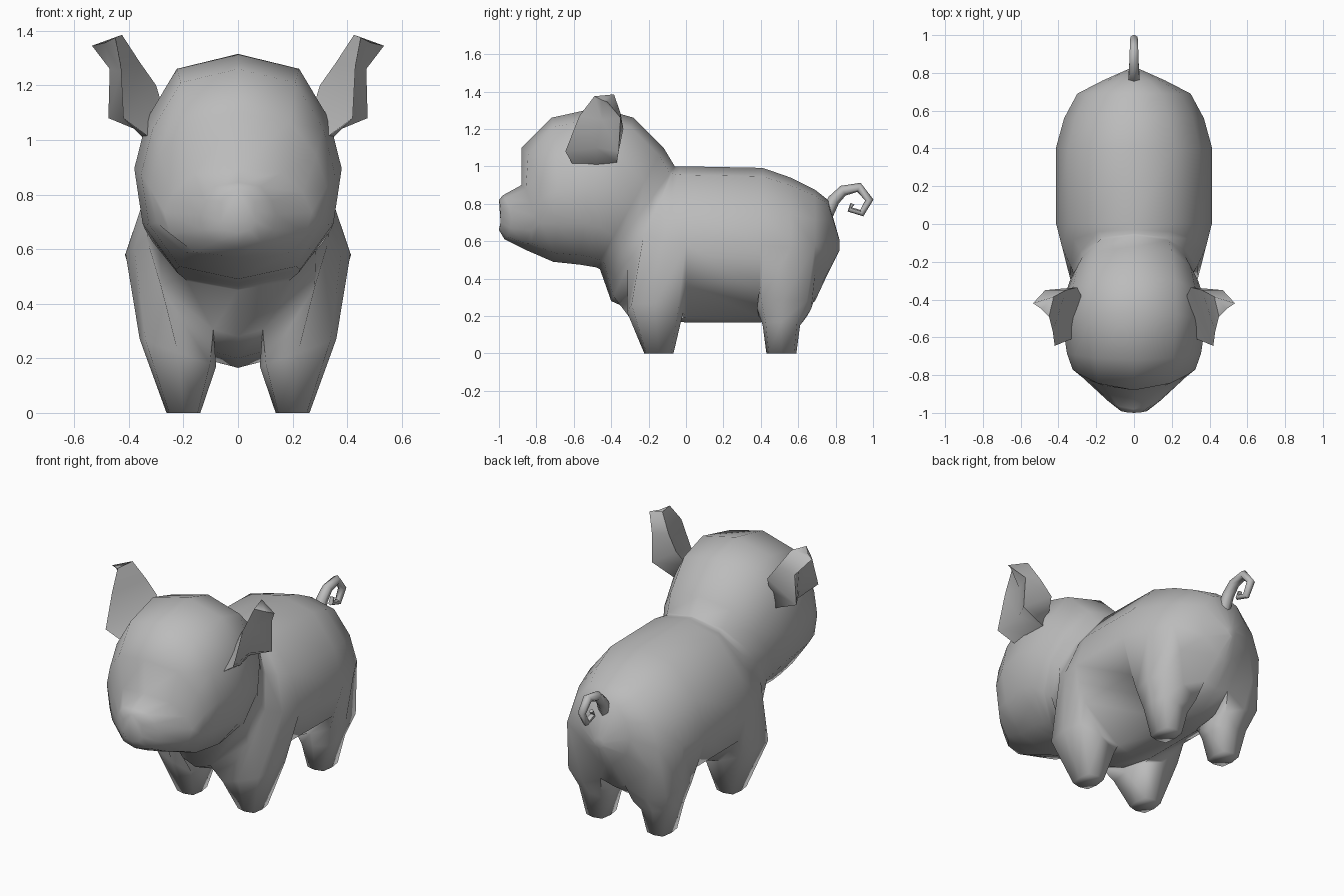
import bpy, bmesh, math
from mathutils import Vector

old = bpy.data.objects.get("Cube")
if old:
    bpy.data.objects.remove(old, do_unlink=True)

grey = bpy.data.materials.new("soft grey")
grey.use_nodes = True
grey.diffuse_color = (0.5, 0.5, 0.5, 1)
grey.node_tree.nodes["Principled BSDF"].inputs["Base Color"].default_value = (0.5, 0.5, 0.5, 1)


def skin(bm, rings, skip=lambda row, col: False):
    """Join equal-length point rings, cap both ends, leave out skipped faces."""
    rows = [[bm.verts.new(p) for p in ring] for ring in rings]
    n = len(rows[0])
    for r in range(len(rows) - 1):
        for i in range(n):
            if not skip(r, i):
                j = (i + 1) % n
                bm.faces.new((rows[r][i], rows[r][j], rows[r + 1][j], rows[r + 1][i]))
    bm.faces.new(rows[0][::-1])
    bm.faces.new(rows[-1])
    return rows


def finish(name, bm, angle):
    bmesh.ops.delete(bm, geom=[v for v in bm.verts if not v.link_faces], context='VERTS')
    bmesh.ops.recalc_face_normals(bm, faces=bm.faces)
    mesh = bpy.data.meshes.new(name)
    bm.to_mesh(mesh)
    bm.free()
    mesh.materials.append(grey)
    ob = bpy.data.objects.new(name, mesh)
    bpy.context.collection.objects.link(ob)
    bpy.ops.object.select_all(action='DESELECT')
    ob.select_set(True)
    bpy.context.view_layer.objects.active = ob
    bpy.ops.object.shade_smooth_by_angle(angle=math.radians(angle))


def section(half, y_top, y_bottom, width, top, bottom, bow=0):
    """Mirrored, tilted cross-section; bow sweeps the sides backwards."""
    full = half + [(-x, z) for x, z in half[-2:0:-1]]
    mid, h = (top + bottom) / 2, (top - bottom) / 2
    y_mid, tilt = (y_top + y_bottom) / 2, (y_top - y_bottom) / 2
    return [(x * width, y_mid + tilt * z + bow * x * x, mid + z * h) for x, z in full]


# Head from snout tip to neck, then trunk from chest to rump
boxy = [(0, 1), (.59, .87), (.88, .43), (1, 0), (.92, -.48), (.6, -.88), (0, -1)]
barrel = [(0, 1), (.5, .89), (.84, .47), (1, 0), (.84, -.5), (.27, -.93), (0, -1)]
head = [(-1, -1, .07, .82, .66, .01), (-.98, -.97, .14, .845, .61, .04),
        (-.88, -.89, .27, .9, .57, .07), (-.88, -.86, .325, 1.1, .555, .1),
        (-.72, -.71, .355, 1.26, .49, .03), (-.47, -.57, .38, 1.315, .475),
        (-.28, -.51, .37, 1.26, .465), (-.12, -.48, .34, 1.1, .46), (-.06, -.46, .31, 1, .45)]
trunk = [(-.05, -.4, .335, 1, .28), (-.03, -.22, .38, 1, .2), (0, 0, .412, 1, .165),
         (.41, .39, .414, .992, .165), (.56, .56, .37, .94, .19), (.69, .69, .3, .875, .28),
         (.76, .76, .165, .82, .43), (.82, .82, .03, .61, .55)]
front_row, back_row = len(head), len(head) + 3
leg_rows = (front_row, front_row + 1, back_row, back_row + 1)
bm = bmesh.new()
rows = skin(bm, [section(boxy, *r) for r in head] + [section(barrel, *r) for r in trunk],
            lambda row, col: row in leg_rows and col in (3, 4, 7, 8))

# Legs grow out of the openings: height, outer lift, centre x, centre y, radius x, radius y
front_leg = [(.22, .05, .22, -.165, .14, .15), (0, 0, .2, -.145, .062, .078)]
back_leg = [(.24, .05, .213, .525, .13, .145), (.15, .02, .205, .51, .1, .1),
            (0, 0, .2, .51, .062, .08)]
walk = [(0, 0), (0, 1), (0, 2), (1, 2), (2, 2), (2, 1), (2, 0), (1, 0)]
for start, leg in ((front_row, front_leg), (back_row, back_leg)):
    for side in (1, -1):
        prev = [rows[start + r][(side * (3 + c)) % 12] for r, c in walk]
        for z, lift, cx, cy, rx, ry in leg:
            ring = []
            for r, c in walk:
                d = Vector((1 - c, r - 1))
                d *= .84 if d.length > 1.1 else 1
                ring.append(bm.verts.new((side * (cx + rx * d.x), cy + ry * d.y, z + lift * d.x)))
            for i in range(8):
                j = (i + 1) % 8
                bm.faces.new((prev[i], prev[j], ring[j], ring[i]))
            prev = ring
        bm.faces.new(prev)
finish("pig_body", bm, 85)

# Ears: each ring is front edge, inner back edge, outer back edge, outer hollow
ear = [[(.31, -.6, 1), (.27, -.4, 1.1), (.33, -.37, 1.02), (.35, -.48, 1.01)],
       [(.42, -.645, 1.08), (.3, -.335, 1.2), (.475, -.36, 1.08), (.41, -.48, 1.1)],
       [(.43, -.57, 1.27), (.36, -.35, 1.285), (.47, -.35, 1.26), (.43, -.45, 1.25)],
       [(.45, -.49, 1.375), (.425, -.385, 1.385), (.535, -.42, 1.345), (.49, -.45, 1.355)]]
for side, word in ((1, "left"), (-1, "right")):
    bm = bmesh.new()
    skin(bm, [[(side * x, y, z) for x, y, z in ring] for ring in ear])
    finish("ear_" + word, bm, 80)

# Curly tail, tapering along its path
path = [Vector((0, y, z)) for y, z in ((.75, .74), (.79, .82), (.84, .87), (.925, .888),
                                       (.98, .82), (.94, .75), (.875, .77), (.89, .8))]
tail = []
for i, p in enumerate(path):
    t = (path[min(i + 1, len(path) - 1)] - path[max(i - 1, 0)]).normalized()
    across = Vector((0, -t.z, t.y))
    r = .036 - .0034 * i
    tail.append([p + r * (across * math.cos(a) + Vector((1, 0, 0)) * math.sin(a))
                 for a in (math.tau * k / 6 for k in range(6))])
bm = bmesh.new()
skin(bm, tail)
finish("tail", bm, 65)
